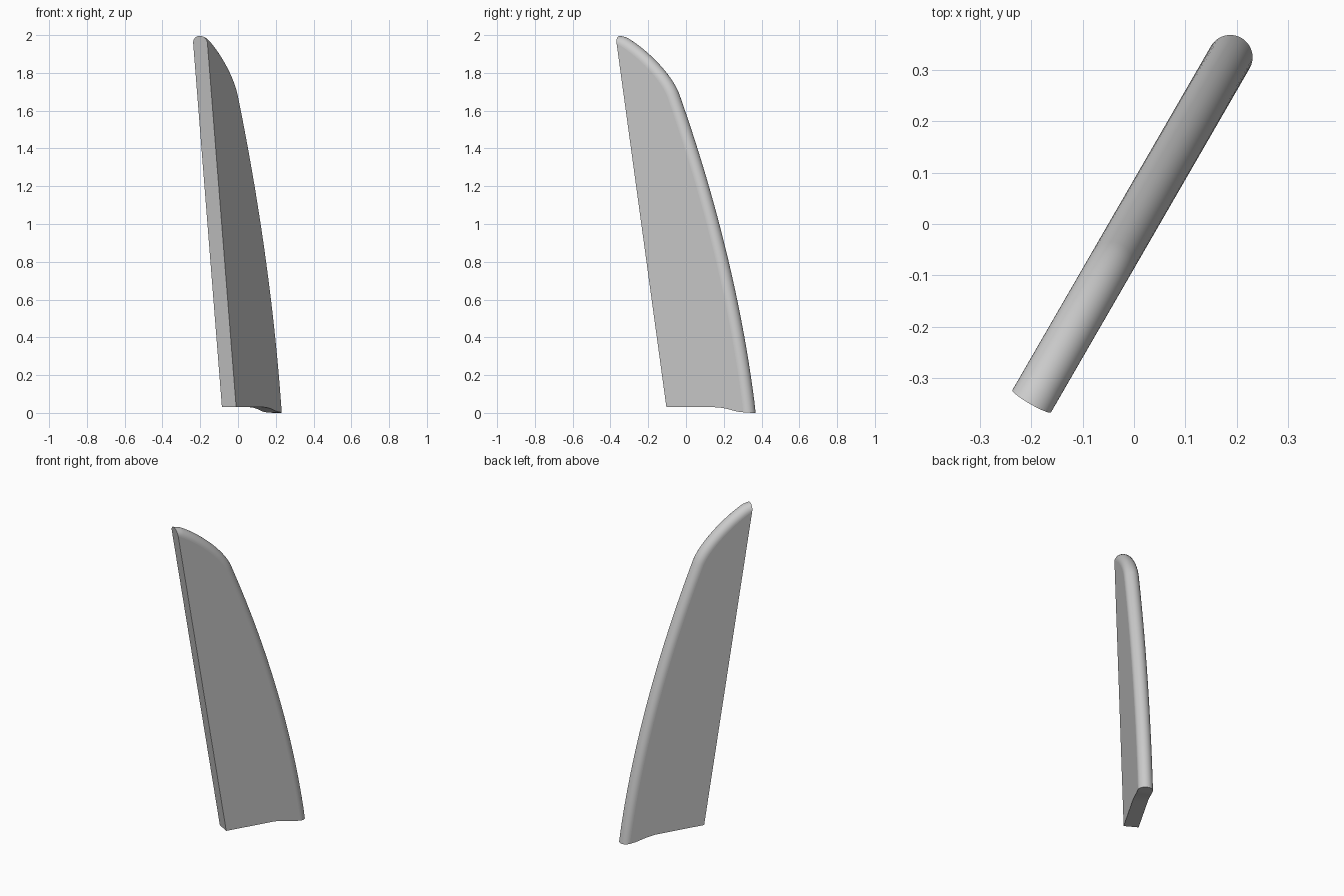
import bpy, bmesh, math
from mathutils import Vector
from mathutils.geometry import interpolate_bezier

cube = bpy.data.objects.get("Cube")
if cube:
    bpy.data.objects.remove(cube, do_unlink=True)

R = 0.0435                       # half thickness of the blade
ALONG = Vector((0.5, 0.866, 0))  # direction of the blade in plan
ACROSS = Vector((0.866, -0.5, 0))
ARC = 20                         # steps round the rounded edge


def place(u, v, z):
    return ALONG * u + ACROSS * v + Vector((0, 0, z))


def front_u(z):
    """Raked straight front edge."""
    return -0.09 - 0.158 * z


def bottom_z(u):
    """Underside: flat, then dipping towards the back."""
    t = min(max((u - 0.2) / 0.22, 0), 1)
    return 0.03 - 0.03 * t * (1.6 - 0.6 * t) * min(1, t * 1.5 + 0.1)


def bezier(points, count):
    return interpolate_bezier(*[Vector(p) for p in points], count)


# Curved back and top of the blade, as (along, up)
back = bezier([(0.376, 0), (0.30, 0.55), (0.137, 1.12), (-0.087, 1.67)], 30)
top = bezier([(-0.087, 1.67), (-0.127, 1.77), (-0.29, 1.907), (-0.403, 1.957)], 24)
spine = [Vector((p.x, p.y)) for p in back + top[1:]]

bm = bmesh.new()

# Half-round edge swept along the spine
rings = []
for i, p in enumerate(spine):
    tan = (spine[min(i + 1, len(spine) - 1)] - spine[max(i - 1, 0)]).normalized()
    normal = Vector((tan.y, -tan.x))
    ring = []
    for k in range(ARC + 1):
        a = math.pi * (k / ARC - 0.5)
        q = p + normal * R * math.cos(a)
        if i == 0:
            q.y = bottom_z(q.x)
        if i == len(spine) - 1:
            q.x = front_u(q.y)
        ring.append(bm.verts.new(place(q.x, R * math.sin(a), q.y)))
    rings.append(ring)
for a, b in zip(rings, rings[1:]):
    for k in range(ARC):
        bm.faces.new((a[k], a[k + 1], b[k + 1], b[k])).smooth = True

# Underside strip from the front edge to the rounded back
stations = [front_u(0.03)] + [0.2 + 0.176 * i / 10 for i in range(10)]
under = [[bm.verts.new(place(u, v, bottom_z(u))) for v in (-R, R)] for u in stations]
under.append([rings[0][0], rings[0][-1]])
for a, b in zip(under, under[1:]):
    bm.faces.new((a[0], a[1], b[1], b[0])).smooth = True
bm.faces.new(rings[0])

# Flat sides and front edge
for side, end in ((0, 0), (1, ARC)):
    bm.faces.new([p[side] for p in under] + [r[end] for r in rings[1:]])
bm.faces.new(under[0] + rings[-1][::-1])
bmesh.ops.recalc_face_normals(bm, faces=bm.faces)
for e in bm.edges:
    if len(e.link_faces) == 2 and e.calc_face_angle() > math.radians(35):
        e.smooth = False

mesh = bpy.data.meshes.new("fin_blade")
bm.to_mesh(mesh)
bm.free()
fin = bpy.data.objects.new("fin_blade", mesh)
bpy.context.collection.objects.link(fin)

# Plain grey
grey = bpy.data.materials.new("light_grey")
grey.use_nodes = True
colour = (0.6, 0.6, 0.6, 1)
grey.diffuse_color = colour
grey.node_tree.nodes["Principled BSDF"].inputs["Base Color"].default_value = colour
mesh.materials.append(grey)
